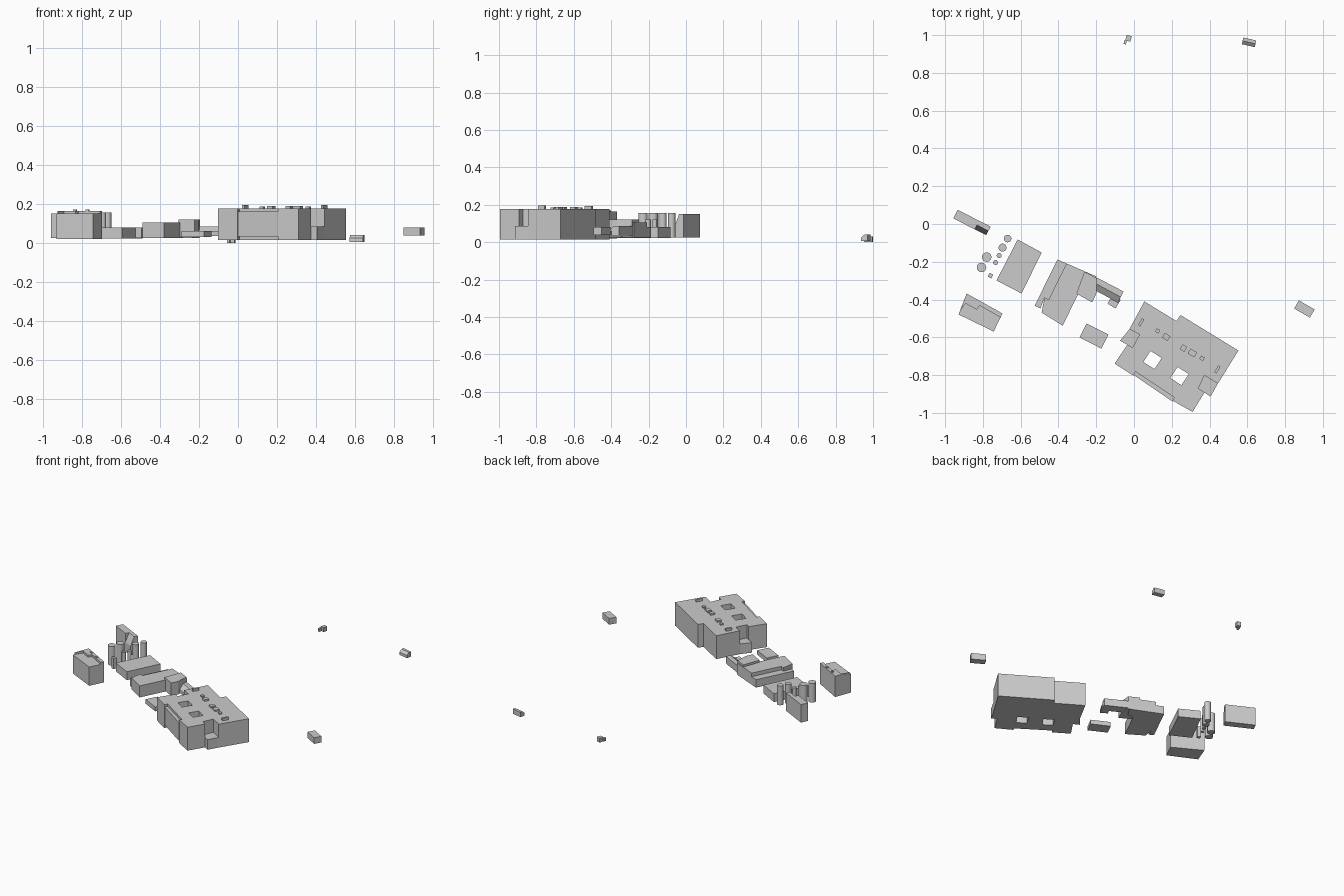
import bpy, bmesh
from math import radians, cos, sin


def prism(name, pts, z0, tops):
    """Upright block from a plan outline; tops is one height or one per corner."""
    if not isinstance(tops, (list, tuple)):
        tops = [tops] * len(pts)
    bm = bmesh.new()
    lo = [bm.verts.new((x, y, z0)) for x, y in pts]
    hi = [bm.verts.new((x, y, t)) for (x, y), t in zip(pts, tops)]
    bm.faces.new(lo)
    bm.faces.new(hi)
    for i in range(len(pts)):
        j = (i + 1) % len(pts)
        bm.faces.new((lo[i], lo[j], hi[j], hi[i]))
    bmesh.ops.recalc_face_normals(bm, faces=bm.faces)
    me = bpy.data.meshes.new(name)
    bm.to_mesh(me)
    bm.free()
    ob = bpy.data.objects.new(name, me)
    bpy.context.collection.objects.link(ob)
    return ob


def turned(cx, cy, deg, pts):
    """Plan points rotated about a centre."""
    c, s = cos(radians(deg)), sin(radians(deg))
    return [(cx + x * c - y * s, cy + x * s + y * c) for x, y in pts]


def rect(cx, cy, w, d, deg):
    w, d = w / 2, d / 2
    return turned(cx, cy, deg, [(-w, -d), (w, -d), (w, d), (-w, d)])


# Large hall with two open courtyards
hall = prism("main_hall", [
    (.055, -.41), (.225, -.514), (.246, -.482), (.553, -.67), (.444, -.845),
    (.373, -.802), (.341, -.871), (.373, -.892), (.31, -.995), (.204, -.935),
    (.214, -.919), (.008, -.782), (-.003, -.803), (-.103, -.739), (-.034, -.638),
    (-.008, -.654), (.029, -.585), (-.024, -.556)], .015, .177)
for i, (x, y) in enumerate([(.098, -.72), (.241, -.805)]):
    cutter = prism(f"courtyard_cutter_{i}", rect(x, y, .07, .07, -33), -.1, .3)
    cutter.hide_render = True
    mod = hall.modifiers.new("courtyard", 'BOOLEAN')
    mod.operation = 'DIFFERENCE'
    mod.solver = 'EXACT'
    mod.object = cutter

# Low corner annexes and the long bay on the front
prism("hall_annex_right", [(.373, -.802), (.444, -.845), (.405, -.914), (.341, -.871)], .015, .085)
prism("hall_annex_left", [(-.024, -.556), (.029, -.585), (-.008, -.654), (-.074, -.618)], .015, .085)
prism("hall_front_bay", [(.008, -.782), (.214, -.919), (.204, -.94), (-.001, -.80)], .034, .16)

# Roof units in a row
for i, (x, y, w, d, z) in enumerate([
        (.038, -.52, .014, .042, .194), (.125, -.566, .02, .02, .186),
        (.17, -.598, .034, .03, .188), (.262, -.657, .028, .03, .188),
        (.309, -.683, .04, .03, .188), (.36, -.711, .022, .02, .186),
        (.441, -.77, .014, .042, .195)]):
    prism(f"roof_unit_{i}", rect(x, y, w, d, -31), .17, z)

# Stepped sheds in the middle
prism("middle_shed", [(-.357, -.209), (-.198, -.278), (-.235, -.342), (-.283, -.347),
                      (-.378, -.538), (-.489, -.469), (-.474, -.389), (-.452, -.4)], .025, .105)
prism("middle_shed_lean_to", [(-.405, -.188), (-.357, -.209), (-.452, -.4), (-.474, -.389),
                              (-.495, -.448), (-.526, -.432)], .025, .08)
prism("middle_tower", [(-.262, -.252), (-.195, -.288), (-.2, -.37), (-.222, -.415),
                       (-.305, -.368)], .03, .12)

# Wing with a sloping front roof and a short return
prism("wing_back", [(-.198, -.283), (-.056, -.357), (-.07, -.387), (-.212, -.31)], .035, .085)
prism("wing_front_slope", [(-.212, -.31), (-.07, -.387), (-.084, -.417), (-.226, -.34)],
      .035, [.085, .085, .06, .06])
prism("wing_return", [(-.119, -.384), (-.07, -.4), (-.098, -.448), (-.14, -.421)], .035, .06)
prism("small_shed", rect(-.212, -.593, .13, .083, -27), .03, .06)

# Flat block beside the silos
prism("flat_store", [(-.616, -.082), (-.489, -.151), (-.595, -.368), (-.728, -.299)], .022, .08)

# Silos
for i, (x, y, r, z) in enumerate([
        (-.669, -.077, .02, .157), (-.696, -.125, .021, .157), (-.714, -.167, .013, .12),
        (-.733, -.204, .013, .12), (-.78, -.175, .025, .157), (-.807, -.23, .025, .157)]):
    bpy.ops.mesh.primitive_cylinder_add(vertices=24, radius=r, depth=z - .025,
                                        location=(x, y, (z + .025) / 2))
    bpy.context.object.name = f"silo_{i}"
    bpy.ops.object.shade_smooth_by_angle()
prism("silo_hut", rect(-.76, -.273, .022, .022, -27), .025, .1)

# Tall office with a raised rear roof
prism("office", [(-.886, -.368), (-.696, -.474), (-.743, -.569), (-.929, -.479)], .02, .15)
prism("office_raised_roof", [(-.886, -.368), (-.696, -.474), (-.706, -.495), (-.817, -.432),
                             (-.833, -.453), (-.892, -.421), (-.917, -.455), (-.925, -.47)],
      .145, .164)
for i, (x, y) in enumerate([(-.835, -.41), (-.77, -.445)]):
    prism(f"office_vent_{i}", rect(x, y, .016, .012, -27), .16, .17)

# Narrow tall block with a cut-back sloping corner
prism("narrow_block", turned(-.858, .008, -27, [
    (-.098, -.0255), (.03, -.0255), (.03, 0), (.098, 0), (.098, .0255), (-.098, .0255)]), .025, .15)
prism("narrow_block_slope", turned(-.858, .008, -27, [
    (.03, -.0255), (.098, -.0255), (.098, 0), (.03, 0)]), .025, [.09, .09, .15, .15])

# Outlying huts
prism("east_hut", rect(.902, -.45, .096, .05, -30), .037, .08)
prism("north_hut_back", turned(.608, .962, -13, [
    (-.034, 0), (.036, 0), (.036, .018), (-.034, .018)]), .006, .04)
prism("north_hut_front", turned(.608, .962, -13, [
    (-.034, -.018), (.036, -.018), (.036, 0), (-.034, 0)]), .006, [.025, .025, .04, .04])
prism("far_hut", rect(-.029, .983, .028, .03, -13), 0, .03)
prism("far_hut_porch", rect(-.047, .962, .013, .02, -13), 0, .022)
